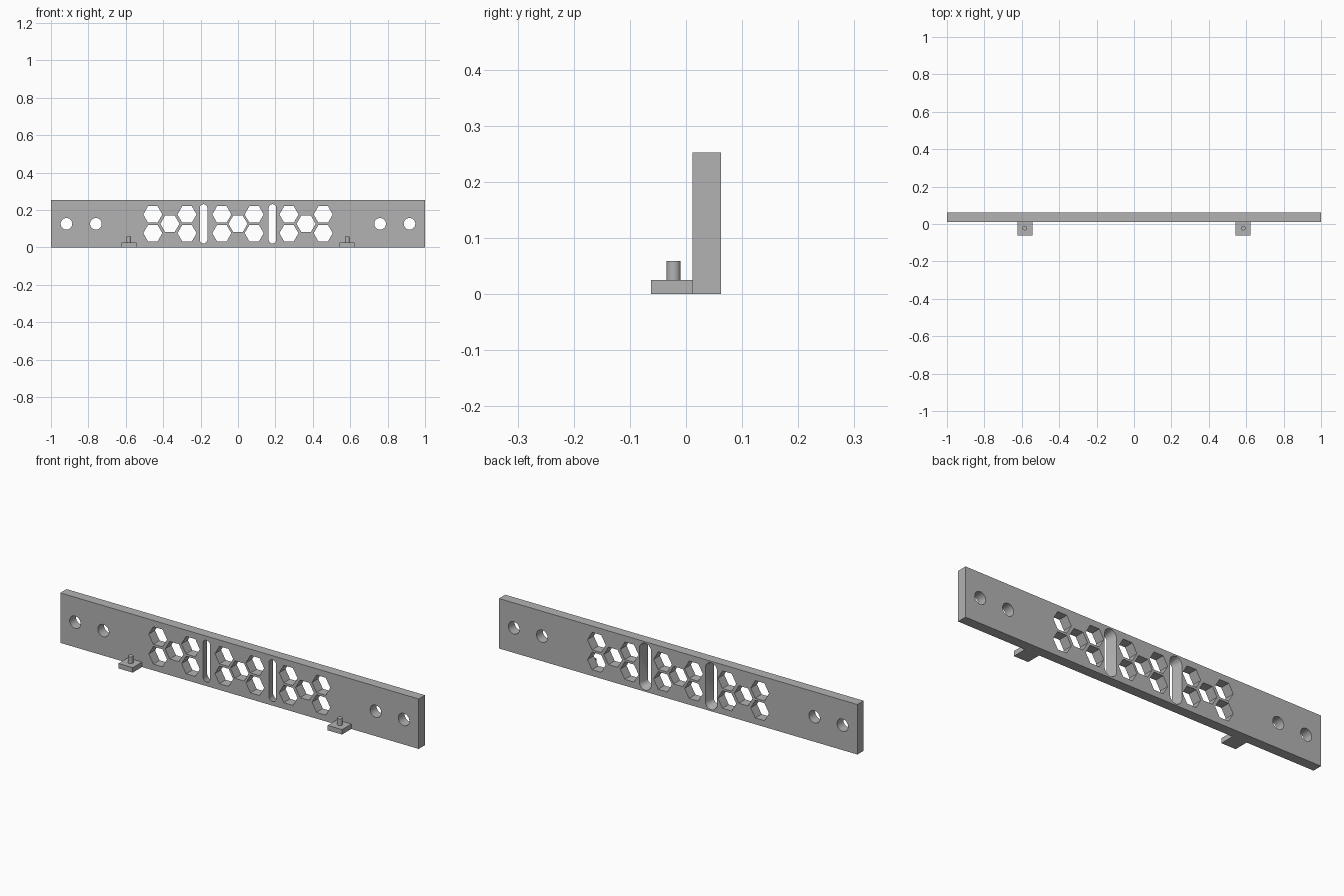
import bpy, bmesh, math

if "Cube" in bpy.data.objects:
    bpy.data.objects.remove(bpy.data.objects["Cube"])

grey = bpy.data.materials.new("plain_grey")
grey.diffuse_color = (0.45, 0.45, 0.45, 1)
grey.use_nodes = True
grey.node_tree.nodes["Principled BSDF"].inputs["Base Color"].default_value = grey.diffuse_color

FRONT, BACK, HEIGHT = 0.012, 0.062, 0.252
MID = HEIGHT / 2


def finish(name, bm, material=True):
    bmesh.ops.recalc_face_normals(bm, faces=bm.faces)
    mesh = bpy.data.meshes.new(name)
    bm.to_mesh(mesh)
    bm.free()
    obj = bpy.data.objects.new(name, mesh)
    bpy.context.collection.objects.link(obj)
    if material:
        mesh.materials.append(grey)
    return obj


def box(name, x0, x1, y0, y1, z0, z1):
    bm = bmesh.new()
    bmesh.ops.create_cube(bm, size=1)
    for v in bm.verts:
        v.co = ((x0 + x1) / 2 + v.co.x * (x1 - x0),
                (y0 + y1) / 2 + v.co.y * (y1 - y0),
                (z0 + z1) / 2 + v.co.z * (z1 - z0))
    return finish(name, bm)


def ring(cx, cz, r, n, half=0.0):
    """Regular polygon in x/z, stretched into a slot by half."""
    pts = []
    for i in range(n):
        a = 2 * math.pi * (i + (0.5 if half else 0)) / n
        s = math.sin(a)
        pts.append((cx + r * math.cos(a), cz + r * s + math.copysign(half, s)))
    return pts


def loft(bm, a, b, y0, y1):
    """Closed prism between two matching rings."""
    va = [bm.verts.new((x, y0, z)) for x, z in a]
    vb = [bm.verts.new((x, y1, z)) for x, z in b]
    bm.faces.new(va)
    bm.faces.new(vb[::-1])
    for i in range(len(a)):
        j = (i + 1) % len(a)
        bm.faces.new((va[i], vb[i], vb[j], va[j]))


# main plate
plate = box("plate", -1, 1, FRONT, BACK, 0, HEIGHT)

# cutters for screw holes, honeycomb openings and tapered slots
bm = bmesh.new()
E = 0.02
for x in (-0.917, -0.76, 0.76, 0.917):
    c = ring(x, MID, 0.031, 32)
    loft(bm, c, c, FRONT - E, BACK + E)
for cx, step in ((-0.364, 0.0915), (0, 0.0865), (0.364, 0.0915)):
    cells = [(cx, MID)] + [(cx + s * step, MID + t * 0.05)
                           for s in (-1, 1) for t in (-1, 1)]
    for x, z in cells:
        c = ring(x, z, 0.051, 6)
        loft(bm, c, c, FRONT - E, BACK + E)
slope = 0.013 / (BACK - FRONT)
for x in (-0.184, 0.184):
    loft(bm, ring(x, MID, 0.020 - slope * E, 32, 0.085),
         ring(x, MID, 0.033 + slope * E, 32, 0.085), FRONT - E, BACK + E)
cutter = finish("opening_cutter", bm, False)
cutter.hide_render = True
cutter.hide_viewport = False

mod = plate.modifiers.new("openings", 'BOOLEAN')
mod.operation = 'DIFFERENCE'
mod.solver = 'EXACT'
mod.use_self = True
mod.object = cutter
bpy.context.view_layer.objects.active = plate
plate.select_set(True)
bpy.ops.object.modifier_apply(modifier=mod.name)
bpy.data.objects.remove(cutter)
bpy.ops.object.shade_smooth_by_angle(angle=math.radians(30))
plate.select_set(False)

# foot tabs with locating pegs
for side, s in (("left", -1), ("right", 1)):
    x = s * 0.584
    box(side + "_tab", x - 0.04, x + 0.04, -0.062, FRONT, 0, 0.025)
    bm = bmesh.new()
    bmesh.ops.create_cone(bm, cap_ends=True, segments=32, radius1=0.0125,
                          radius2=0.0125, depth=0.036)
    bmesh.ops.translate(bm, verts=bm.verts, vec=(x, -0.022, 0.041))
    peg = finish(side + "_peg", bm)
    bpy.context.view_layer.objects.active = peg
    peg.select_set(True)
    bpy.ops.object.shade_smooth_by_angle(angle=math.radians(30))
    peg.select_set(False)
